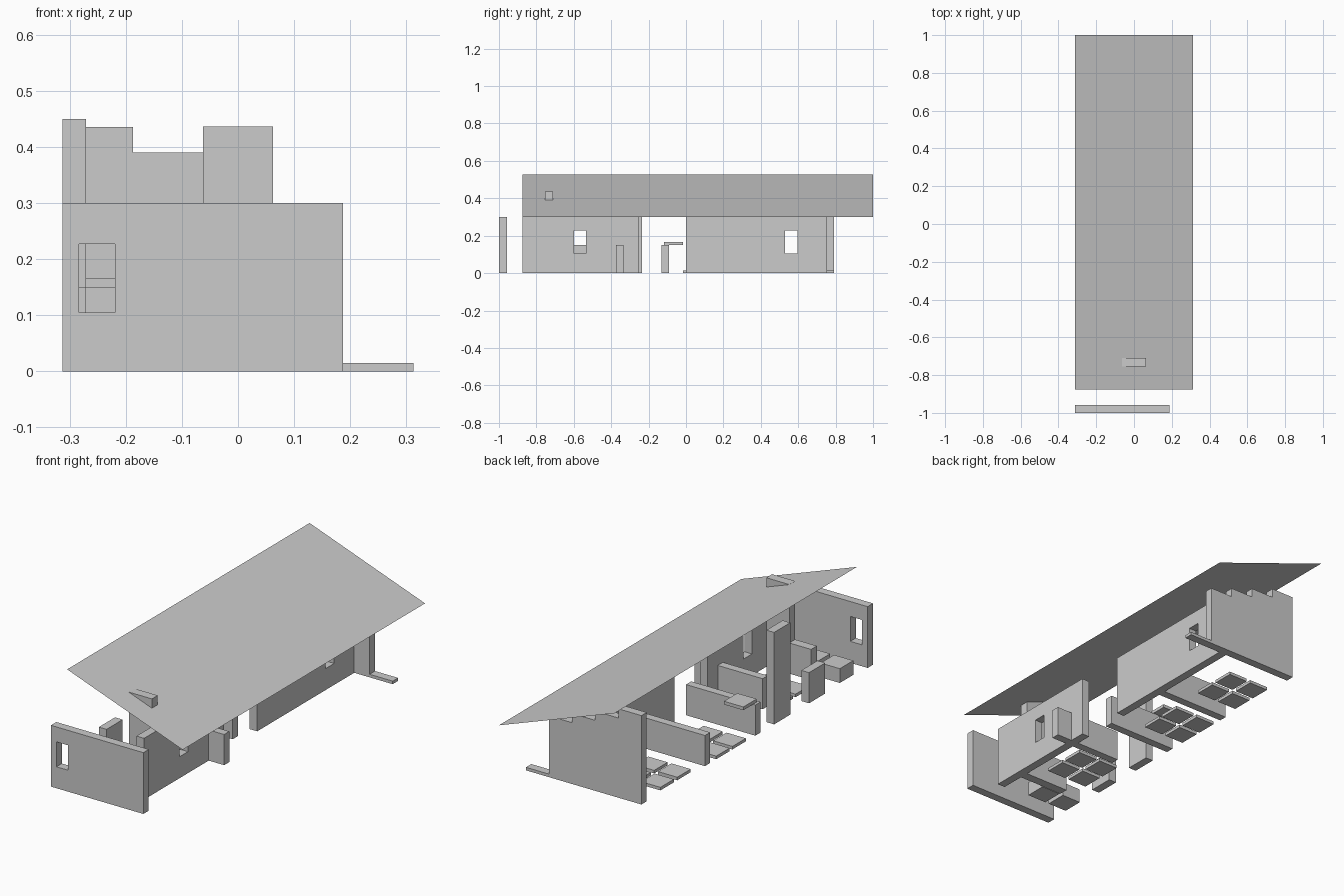
import bpy, bmesh

if "Cube" in bpy.data.objects:
    bpy.data.objects.remove(bpy.data.objects["Cube"])

grey = bpy.data.materials.new("plain_grey")
grey.diffuse_color = (0.6, 0.6, 0.6, 1)
grey.use_nodes = True
grey.node_tree.nodes["Principled BSDF"].inputs["Base Color"].default_value = grey.diffuse_color


def finish(name, bm):
    bmesh.ops.recalc_face_normals(bm, faces=bm.faces)
    me = bpy.data.meshes.new(name)
    bm.to_mesh(me)
    bm.free()
    me.materials.append(grey)
    ob = bpy.data.objects.new(name, me)
    bpy.context.collection.objects.link(ob)
    return ob


def box(name, x, y, z):
    """Box from (min, max) ranges."""
    bm = bmesh.new()
    bmesh.ops.create_cube(bm, size=1)
    for v in bm.verts:
        v.co = [r[0] if c < 0 else r[1] for r, c in zip((x, y, z), v.co)]
    return finish(name, bm)


def cut_window(wall, x, y):
    """Cut a window opening right through a wall."""
    cutter = box("cutter", x, y, (0.105, 0.227))
    mod = wall.modifiers.new("window", 'BOOLEAN')
    mod.operation = 'DIFFERENCE'
    mod.solver = 'EXACT'
    mod.object = cutter
    bpy.context.view_layer.objects.active = wall
    bpy.ops.object.modifier_apply(modifier=mod.name)
    bpy.data.objects.remove(cutter)


WALL, LOW, TILE = (0, 0.3), (0, 0.15), (0, 0.015)
LEFT, RIGHT = -0.3125, 0.3125
SIDE = (0.0625, 0.104)

# full height walls with windows
front = box("front_wall", (LEFT, 0.1875), (-1, -0.958), WALL)
cut_window(front, (-0.283, -0.219), (-1.1, -0.9))
side = box("side_wall_front", SIDE, (-0.875, -0.255), WALL)
cut_window(side, (0, 0.2), (-0.6, -0.535))
side = box("side_wall_back", SIDE, (0, 0.75), WALL)
cut_window(side, (0, 0.2), (0.53, 0.595))

# back wall with a stepped top that follows the roof
profile = [(LEFT, 0), (0.1875, 0)]
for i in range(4):
    z = 0.3 + 0.045 * i
    profile += [(0.1875 - 0.125 * i, z), (0.0625 - 0.125 * i, z)]
bm = bmesh.new()
face = bm.faces.new([bm.verts.new((x, 0.75, z)) for x, z in profile])
ext = bmesh.ops.extrude_face_region(bm, geom=[face])["geom"]
bmesh.ops.translate(bm, vec=(0, 0.0415, 0),
                    verts=[g for g in ext if isinstance(g, bmesh.types.BMVert)])
finish("back_wall", bm)
box("back_sill", (0.1875, RIGHT), (0.75, 0.7915), TILE)

# low partition walls
box("partition_back", (LEFT, 0.0625), (0.26, 0.30), LOW)
box("partition_middle", (LEFT, 0.0625), (-0.13, -0.09), LOW)
box("partition_front", (-0.18, 0.1875), (-0.375, -0.335), LOW)
box("partition_hearth", (-0.18, -0.0625), (-0.755, -0.71), LOW)

# chimney and posts
box("chimney", (-0.0625, 0.0625), (-0.755, -0.71), (0, 0.436))
box("tall_post", (LEFT, -0.271), (-0.36, -0.235), (0, 0.45))
box("short_post", (LEFT, -0.271), (-0.63, -0.505), LOW)

# counter shelf resting on the middle partition
box("counter_shelf", (-0.3, -0.195), (-0.118, -0.015), (0.15, 0.166))

# floor tiles in groups of four
h = 0.052
for room, xs, ys in (("back", (-0.12, -0.245), (0.44, 0.57)),
                     ("middle", (-0.135, -0.26), (0.035, 0.16)),
                     ("front", (-0.05, -0.175), (-0.575, -0.45))):
    for x in xs:
        for y in ys:
            box("floor_tile_" + room, (x - h, x + h), (y - h, y + h), TILE)

# blocks by the front wall
for x in (-0.125, -0.25):
    box("seat_block", (x - h, x + h), (-0.862, -0.758), (0, 0.07))

# thin sloping roof
bm = bmesh.new()
bm.faces.new([bm.verts.new(c) for c in (
    (LEFT, -0.875, 0.526), (RIGHT, -0.875, 0.3),
    (RIGHT, 1, 0.3), (LEFT, 1, 0.526))])
finish("roof", bm)
